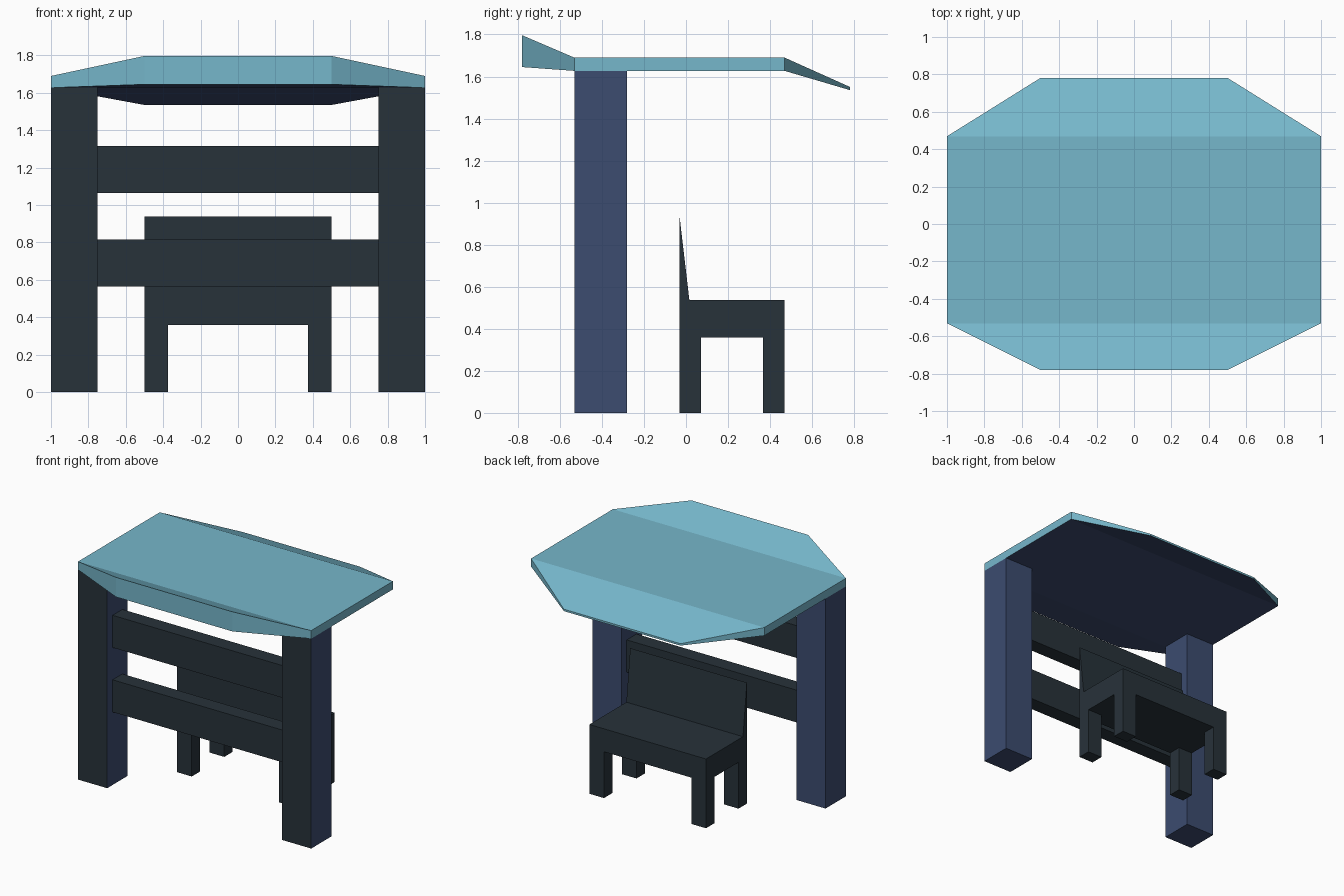
import bpy, bmesh

if "Cube" in bpy.data.objects:
    bpy.data.objects.remove(bpy.data.objects["Cube"])


def material(name, hex_code):
    def linear(c):
        return c / 12.92 if c <= 0.04045 else ((c + 0.055) / 1.055) ** 2.4
    m = bpy.data.materials.new(name)
    m.diffuse_color = [linear(int(hex_code[i:i + 2], 16) / 255) for i in (0, 2, 4)] + [1]
    m.use_nodes = True
    m.node_tree.nodes["Principled BSDF"].inputs["Base Color"].default_value = m.diffuse_color
    return m


CHARCOAL = material("charcoal", "27323A")
NAVY = material("navy", "3C4C70")
AQUA = material("pale aqua", "76B7CB")


def loft(name, rings, mats, rule=None):
    """Closed solid through a list of equal-length point rings."""
    bm = bmesh.new()
    rows = [[bm.verts.new(p) for p in ring] for ring in rings]
    for a, b in zip(rows, rows[1:]):
        for i in range(len(a)):
            j = (i + 1) % len(a)
            bm.faces.new((a[i], a[j], b[j], b[i]))
    bm.faces.new(rows[0])
    bm.faces.new(rows[-1])
    bmesh.ops.recalc_face_normals(bm, faces=bm.faces)
    bm.normal_update()
    if rule:
        for f in bm.faces:
            f.material_index = rule(f.normal)
    mesh = bpy.data.meshes.new(name)
    bm.to_mesh(mesh)
    bm.free()
    for m in mats:
        mesh.materials.append(m)
    ob = bpy.data.objects.new(name, mesh)
    bpy.context.collection.objects.link(ob)
    return ob


def extrude_x(name, profile, x0, x1, mats, rule=None):
    """Extrude a (y, z) profile along x."""
    return loft(name, [[(x, y, z) for y, z in profile] for x in (x0, x1)], mats, rule)


def rect(y0, y1, z0, z1):
    return [(y0, z0), (y1, z0), (y1, z1), (y0, z1)]


# Posts: navy with a charcoal front face
for side, x in (("left", -1), ("right", 0.75)):
    extrude_x(side + "_post", rect(-0.531, -0.281, 0, 1.627), x, x + 0.25,
              [NAVY, CHARCOAL], lambda n: int(n.y < -0.5))

# Rails between the posts
for name, z in (("lower_rail", 0.565), ("upper_rail", 1.065)):
    extrude_x(name, rect(-0.465, -0.345, z, z + 0.25), -0.75, 0.75, [CHARCOAL])

# Roof: flat middle, raised front flap, drooping rear flap, navy underside
sections = [(-0.781, 0.5, 1.645, 1.797), (-0.531, 1, 1.627, 1.69),
            (0.469, 1, 1.627, 1.69), (0.781, 0.5, 1.535, 1.55)]
loft("roof", [[(-w, y, b), (w, y, b), (w, y, t), (-w, y, t)] for y, w, b, t in sections],
     [AQUA, NAVY], lambda n: int(n.z < -0.5))

# Bench: seat block, tapering backrest, four legs
extrude_x("bench_seat", rect(-0.031, 0.469, 0.359, 0.537), -0.5, 0.5, [CHARCOAL])
extrude_x("bench_backrest", [(-0.031, 0.537), (0.016, 0.537), (-0.031, 0.938)],
          -0.5, 0.5, [CHARCOAL])
for side, x in (("left", -0.5), ("right", 0.375)):
    for row, y in (("back", -0.031), ("front", 0.367)):
        extrude_x(f"bench_{row}_{side}_leg", rect(y, y + 0.102, 0, 0.359),
                  x, x + 0.125, [CHARCOAL])
